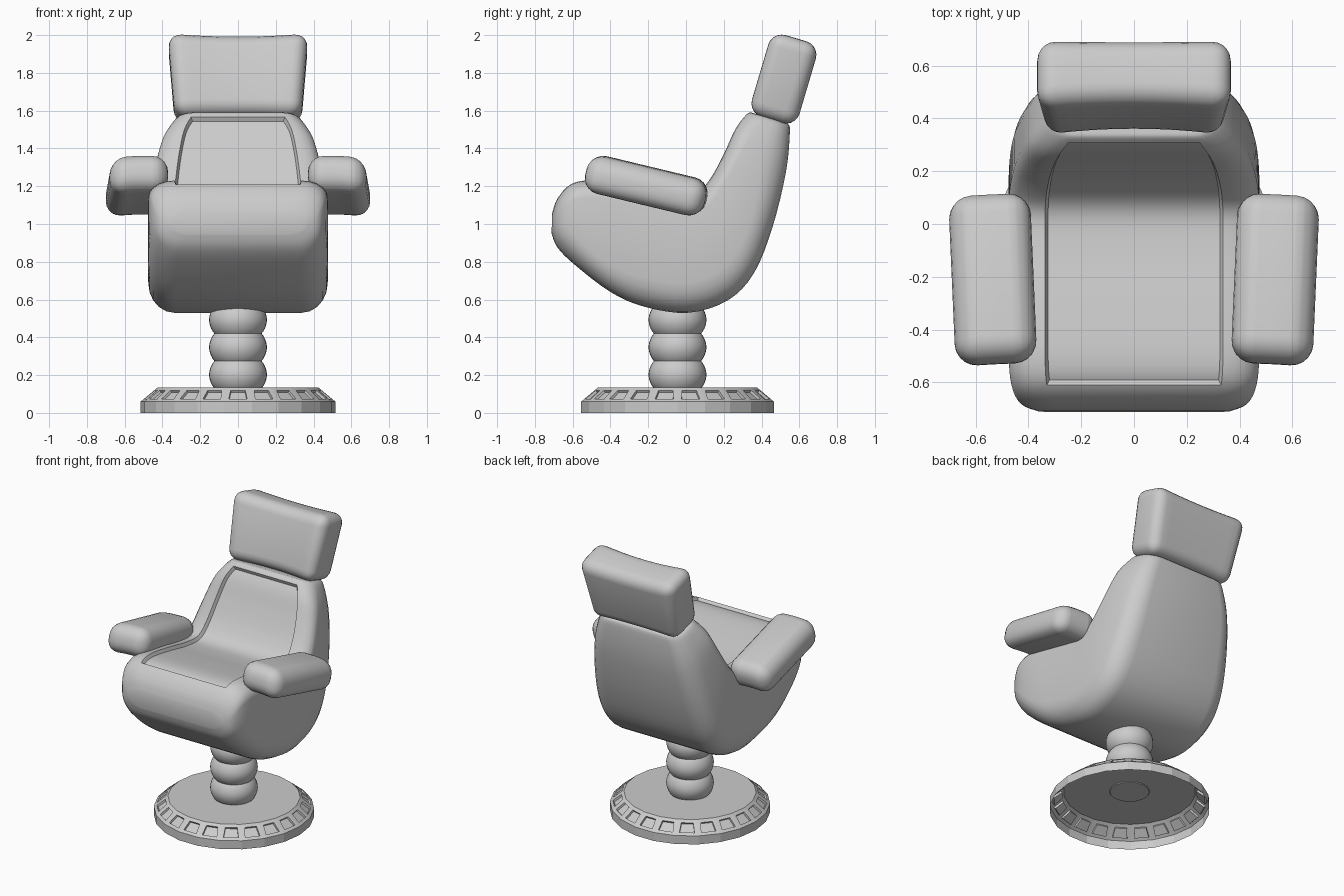
import bpy, bmesh, math
from mathutils import Matrix, Vector

if "Cube" in bpy.data.objects:
    bpy.data.objects.remove(bpy.data.objects["Cube"])

PED_Y = -0.045


def finish(name, bm, angle=35):
    bmesh.ops.recalc_face_normals(bm, faces=bm.faces)
    me = bpy.data.meshes.new(name)
    bm.to_mesh(me)
    bm.free()
    ob = bpy.data.objects.new(name, me)
    bpy.context.collection.objects.link(ob)
    bpy.ops.object.select_all(action='DESELECT')
    ob.select_set(True)
    bpy.context.view_layer.objects.active = ob
    bpy.ops.object.shade_smooth_by_angle(angle=math.radians(angle))
    return ob


def loft(bm, rings):
    """Bridge closed rings of points; returns rows of vertices and rows of faces."""
    rows = [[bm.verts.new(p) for p in r] for r in rings]
    n = len(rows[0])
    faces = [[bm.faces.new((a[i], a[(i + 1) % n], b[(i + 1) % n], b[i]))
              for i in range(n)] for a, b in zip(rows, rows[1:])]
    return rows, faces


def lathe(bm, profile, n):
    return loft(bm, [[(r * math.cos(2 * math.pi * i / n),
                       PED_Y + r * math.sin(2 * math.pi * i / n), z)
                      for i in range(n)] for r, z in profile])


def cushion(size, radius):
    """Rounded box, sliced along x so it can be bent."""
    bm = bmesh.new()
    bmesh.ops.create_cube(bm, size=1)
    bmesh.ops.scale(bm, vec=size, verts=bm.verts)
    bmesh.ops.bevel(bm, geom=bm.edges[:], offset=radius, segments=5,
                    profile=0.5, affect='EDGES')
    for k in range(-3, 4):
        bmesh.ops.bisect_plane(bm, geom=bm.verts[:] + bm.edges[:] + bm.faces[:],
                               plane_co=(k * size[0] / 9, 0, 0), plane_no=(1, 0, 0))
    return bm


# Base: open-bottomed 22-sided dish with recessed slots round the slope
bm = bmesh.new()
rows, bands = lathe(bm, [(0.515, 0), (0.515, 0.06), (0.425, 0.135)], 22)
bm.faces.new(rows[-1])
bmesh.ops.recalc_face_normals(bm, faces=bm.faces)
if rows[-1][0].link_faces[0].normal.z < -0.1:
    bmesh.ops.reverse_faces(bm, faces=bm.faces[:])
bmesh.ops.inset_individual(bm, faces=bands[1], thickness=0.033)
bmesh.ops.inset_individual(bm, faces=bands[1], thickness=0.002, depth=-0.014)
finish("base", bm, 15)

# Column: three stacked bulges
bm = bmesh.new()
prof = []
for k in range(37):
    t = k / 12
    prof.append((0.125 + 0.028 * abs(math.sin(math.pi * t)) ** 0.8, 0.13 + 0.145 * t))
prof.append((0.14, 0.62))
rows, _ = lathe(bm, prof, 32)
bm.faces.new(rows[0])
bm.faces.new(rows[-1])
finish("column", bm, 50)

# Seat shell stations: inner y,z / outer y,z / half width
ST = [(-0.708, 1.06, -0.712, 0.95, 0.36),
      (-0.680, 1.135, -0.68, 0.875, 0.43),
      (-0.610, 1.210, -0.59, 0.785, 0.465),
      (-0.500, 1.230, -0.40, 0.640, 0.475),
      (-0.300, 1.200, -0.22, 0.562, 0.475),
      (-0.100, 1.160, 0.01, 0.530, 0.475),
      (0.040, 1.155, 0.22, 0.595, 0.475),
      (0.125, 1.235, 0.36, 0.740, 0.465),
      (0.200, 1.370, 0.46, 0.990, 0.44),
      (0.260, 1.500, 0.53, 1.280, 0.40),
      (0.320, 1.580, 0.55, 1.490, 0.335),
      (0.345, 1.590, 0.54, 1.530, 0.30)]
SUB = 4


def spline(pts, sub):
    out = []
    for i in range(len(pts) - 1):
        p = [pts[max(0, min(len(pts) - 1, i + d))] for d in (-1, 0, 1, 2)]
        for s in range(sub):
            t = s / sub
            out.append([0.5 * (2 * b + (c - a) * t + (2 * a - 5 * b + 4 * c - d) * t * t
                               + (3 * b - a - 3 * c + d) * t ** 3)
                        for a, b, c, d in zip(*p)])
    return out + [list(pts[-1])]


def section(py, pz, qy, qz, w):
    """Rounded cross-section between the inner and outer profile."""
    depth = math.hypot(qy - py, qz - pz)
    a, b = min(0.09 / depth, 0.4), min(0.16 / depth, 0.45)
    c, half = 0.29 * w, []
    for k in range(6):
        t = math.pi / 2 * k / 5
        half.append((w - c + c * math.sin(t), a * (1 - math.cos(t))))
    for k in range(6):
        t = math.pi / 2 * k / 5
        half.append((w - c + c * math.cos(t), 1 - b + b * math.sin(t)))
    ring = half + [(-x, v) for x, v in reversed(half)]
    return [(x, py + (qy - py) * v, pz + (qz - pz) * v) for x, v in ring]


# Seat shell with the sunken upholstery panel on its inner side
bm = bmesh.new()
rows, bands = loft(bm, [section(*s) for s in spline(ST, SUB)])
bm.faces.new(rows[0])
bm.faces.new(rows[-1])
bmesh.ops.recalc_face_normals(bm, faces=bm.faces)
panel = [band[-1] for band in bands[2 * SUB:10 * SUB - 1]]
bmesh.ops.inset_region(bm, faces=panel, thickness=0.012, depth=-0.022,
                       use_even_offset=True)
finish("seat_shell", bm, 38)

# Headrest: tapered cushion with a slightly hollow front
bm = cushion((0.745, 0.27, 0.46), 0.075)
for v in bm.verts:
    f = 1 - (v.co.x / 0.37) ** 2
    if v.co.y < 0:
        v.co.y += 0.02 * f
    v.co.z -= 0.012 * f if v.co.z > 0 else -0.012 * f
    v.co.x *= 0.95 + 0.22 * v.co.z
bm.transform(Matrix.Translation((0, 0.515, 1.768)) @ Matrix.Rotation(math.radians(-16.5), 4, 'X'))
finish("headrest", bm, 50)

# Armrests: tilted pads, mirrored
for side, label in ((1, "right"), (-1, "left")):
    bm = cushion((0.31, 0.65, 0.2), 0.085)
    for v in bm.verts:
        v.co.z -= 0.25 * max(0, v.co.x * side) ** 1.5
    bm.transform(Matrix.Translation((side * 0.535, -0.21, 1.205))
                 @ Matrix.Rotation(math.radians(-2.5 * side), 4, 'Z')
                 @ Matrix.Rotation(math.radians(-13.5), 4, 'X'))
    finish("armrest_" + label, bm, 50)
